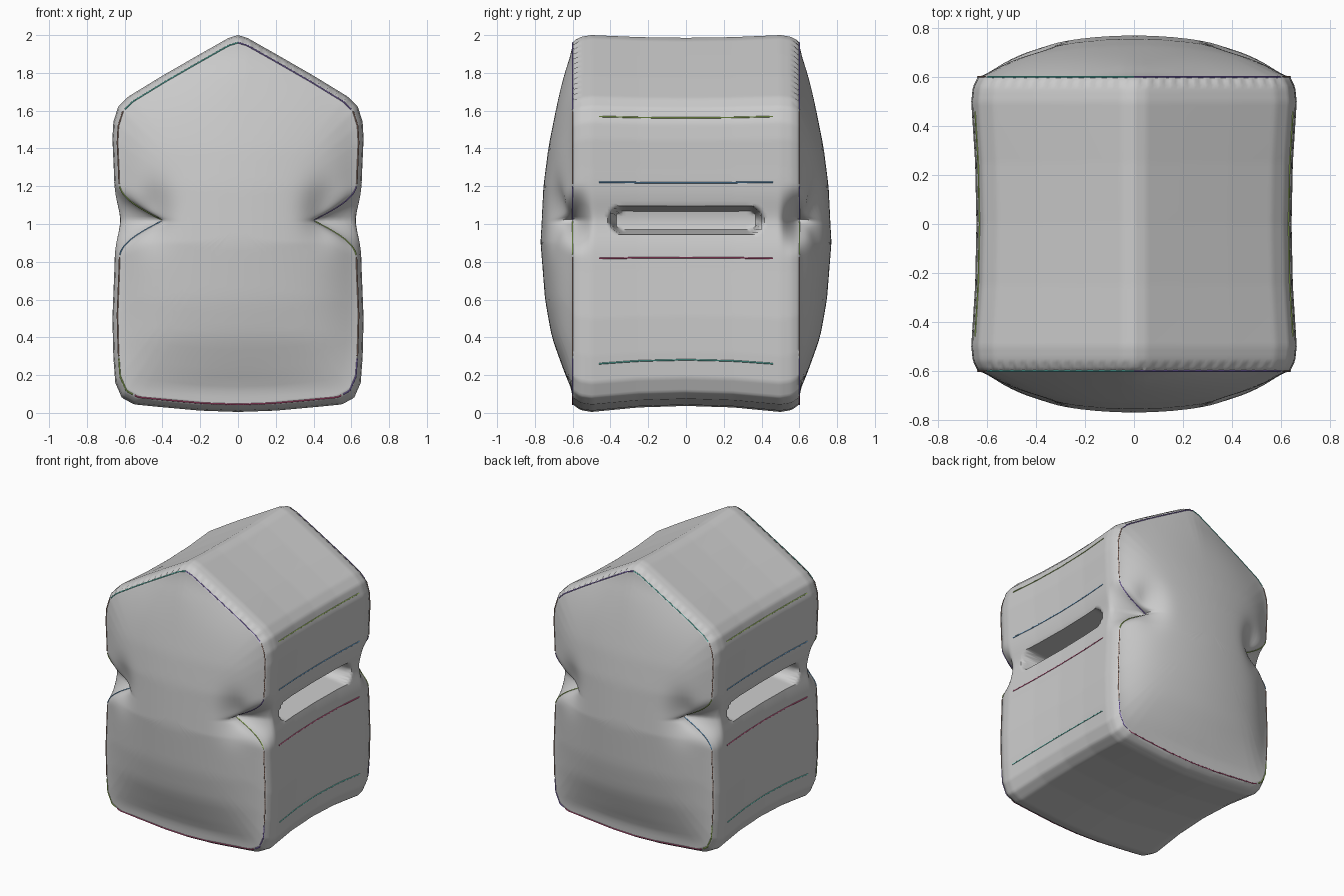
import bpy, bmesh, math
from mathutils import Vector

if "Cube" in bpy.data.objects:
    bpy.data.objects.remove(bpy.data.objects["Cube"])

# Right half of the house outline (x, z), from ridge to bottom centre
HALF = [(0, 2.0), (.05, 1.985), (.2, 1.9), (.4, 1.785), (.58, 1.675), (.635, 1.62), (.66, 1.54),
        (.665, 1.45), (.658, 1.3), (.65, 1.02), (.655, .75), (.665, .5), (.66, .3), (.65, .16),
        (.615, .08), (.55, .045), (.4, .03), (.2, .012), (0, .005)]
MID = 1.02


def interp(table, v):
    for (a, p), (b, q) in zip(table, table[1:]):
        if v <= b:
            return p + (q - p) * max(0, (v - a) / (b - a))
    return table[-1][1]


def smooth(v):
    v = min(1, max(0, v))
    return v * v * (3 - 2 * v)


# Evenly spaced outline, mirrored into a closed loop
def resample(points, step):
    dist = [0]
    for a, b in zip(points, points[1:]):
        dist.append(dist[-1] + math.dist(a, b))
    n = round(dist[-1] / step)
    xs = [(d, p[0]) for d, p in zip(dist, points)]
    zs = [(d, p[1]) for d, p in zip(dist, points)]
    return [(interp(xs, dist[-1] * i / n), interp(zs, dist[-1] * i / n)) for i in range(n + 1)]


right = resample(HALF, .014)
LOOP = right + [(-x, z) for x, z in right[-2:0:-1]]


# Pinch of the seam at half height, strongest on the front and back rims
def pinch(x, z):
    return .205 * max(0, 1 - abs(z - MID) / .2) ** 1.9 if abs(x) > .5 else 0


# Side, roof and floor surface: outline point carried to depth y
def wall(x, z, y):
    a = abs(y)
    s = interp([(0, .968), (.25, .976), (.5, 1), (.56, .99), (.6, .96)], a)
    sz = 1 - (1 - s) * (.45 if z > 1 and a < .5 else 1)
    px, pz = x * s, 1 + (z - 1) * sz
    if abs(x) > .5:
        inward = .025 * math.exp(-((z - MID) / .11) ** 2)
        inward += pinch(x, z) * smooth((a - .49) / .11)
        edge = .078 - math.hypot(max(0, a - .33), z - MID)
        inward += .24 * smooth(edge / .03)
        px -= math.copysign(inward, x)
    return Vector((px, y, pz))


# Bulging front and back panels
BULGE = [(0, 0), (.12, .08), (.2, .3), (.4, .66), (.6, .86), (.9, 1), (1.2, .91),
         (1.4, .76), (1.6, .54), (1.8, .32), (2, 0)]


def panel(x, z, s, side):
    px = x * .96 * s - math.copysign((pinch(x, z) + .025 * math.exp(-((z - MID) / .11) ** 2)
                                     * (abs(x) > .5)) * s ** 3, x)
    pz = 1 + (z - 1) * .96 * s
    b = .17 * max(0, 1 - (px / .66) ** 2) ** .7 * interp(BULGE, pz)
    b -= .06 * math.exp(-((abs(px) - .45) / .09) ** 2 - ((pz - 1.06) / .14) ** 2)
    return Vector((px, side * (.6 + b * (1 - s ** 8)), pz))


bm = bmesh.new()
rows = []
N = 72
for j in range(N + 1):
    y = -.6 + 1.2 * j / N
    rows.append([bm.verts.new(wall(x, z, y)) for x, z in LOOP])


def bridge(a, b):
    n = len(a)
    for i in range(n):
        k = (i + 1) % n
        bm.faces.new((a[i], a[k], b[k], b[i]))


for a, b in zip(rows, rows[1:]):
    bridge(a, b)
for side, rim in ((-1, rows[0]), (1, rows[-1])):
    prev = rim
    for s in [.985, .96, .93] + [.9 - .05 * i for i in range(18)]:
        ring = [bm.verts.new(panel(x, z, s, side)) for x, z in LOOP]
        bridge(prev, ring)
        prev = ring
    bm.faces.new(prev)
bmesh.ops.recalc_face_normals(bm, faces=bm.faces)

# Small gathers along the roof seams
for side, rim in ((-1, rows[1]), (1, rows[-2])):
    for i, v in enumerate(rim):
        if v.co.z > 1.62:
            v.co.z += .008 * math.sin(i * 1.6)

mesh = bpy.data.meshes.new("cushion_body")
bm.to_mesh(mesh)
bm.free()
body = bpy.data.objects.new("cushion_body", mesh)
bpy.context.collection.objects.link(body)
bpy.context.view_layer.objects.active = body
body.select_set(True)
bpy.ops.object.shade_smooth_by_angle(angle=math.radians(50))

COLOURS = {"teal": (.15, .7, .6, 1), "purple": (.3, .2, .65, 1), "green": (.45, .7, .15, 1),
           "blue": (.15, .4, .7, 1), "crimson": (.65, .1, .25, 1), "brown": (.4, .25, .2, 1)}
MATS = {}
for key, col in COLOURS.items():
    MATS[key] = bpy.data.materials.new(key + "_thread")
    MATS[key].diffuse_color = col


# Thin stitched thread along a path
def thread(name, pts, colour):
    cu = bpy.data.curves.new(name, 'CURVE')
    cu.dimensions = '3D'
    cu.bevel_depth = .004
    cu.bevel_resolution = 0
    sp = cu.splines.new('POLY')
    sp.points.add(len(pts) - 1)
    for p, co in zip(sp.points, pts):
        p.co = (*co, 1)
    cu.materials.append(MATS[colour])
    bpy.context.collection.objects.link(bpy.data.objects.new(name, cu))


# Rim seams (front and back) and horizontal side seams, mirrored
for m in (-1, 1):
    for y, end in ((-.6, "front"), (.6, "back")):
        for name, lo, hi, col in (("roof_seam", 1.63, 2.1, "teal" if m < 0 else "purple"),
                                  ("upper_seam", 1.22, 1.63, "brown"),
                                  ("pinch_upper_seam", MID, 1.22, "green" if m < 0 else "purple"),
                                  ("pinch_lower_seam", .82, MID, "blue" if m < 0 else "green"),
                                  ("lower_seam", .26, .82, "brown"),
                                  ("corner_seam", .06, .26, "green" if m < 0 else "purple"),
                                  ("bottom_seam", 0, .06, "crimson")):
            pts = [wall(m * x, z, y) for x, z in right if lo <= z <= hi]
            thread(end + "_" + name, pts, col)
    for z, col in ((.26, "teal"), (.82, "crimson"), (1.22, "blue"), (1.57, "green")):
        x, zz = min((p for p in right if p[0] > .6), key=lambda p: abs(p[1] - z))
        thread("side_seam", [wall(m * x, zz, -.46 + .0767 * i) for i in range(13)], col)

for m in bpy.data.materials:
    if m.users and not m.is_grease_pencil:
        m.use_nodes = True
        m.node_tree.nodes["Principled BSDF"].inputs["Base Color"].default_value = m.diffuse_color
